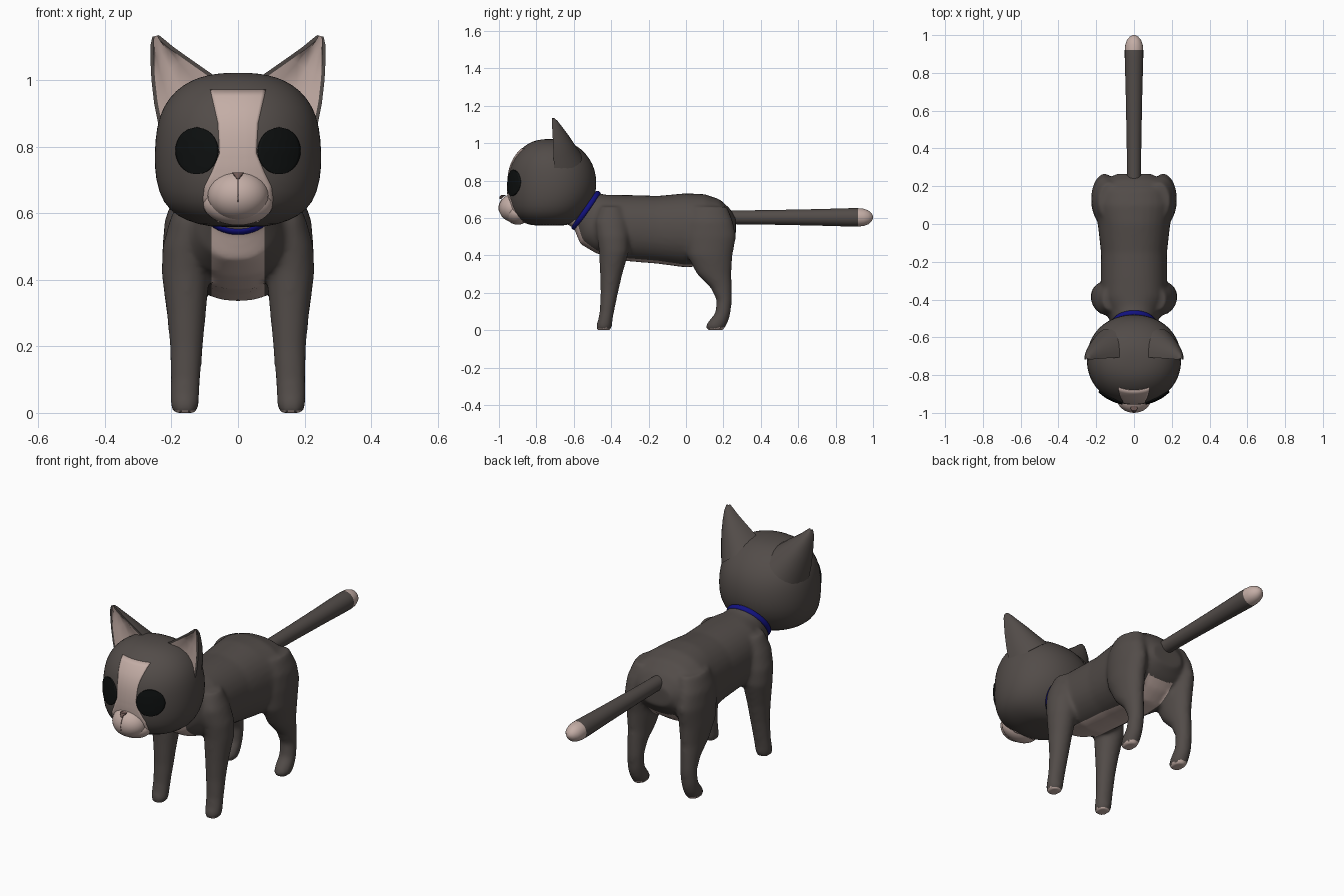
import bpy, bmesh, math
from mathutils import Vector, Matrix
from mathutils.bvhtree import BVHTree

if "Cube" in bpy.data.objects:
    bpy.data.objects.remove(bpy.data.objects["Cube"])


def material(name, rgb):
    m = bpy.data.materials.new(name)
    m.diffuse_color = (*rgb, 1)
    m.use_nodes = True
    m.node_tree.nodes["Principled BSDF"].inputs["Base Color"].default_value = m.diffuse_color
    return m


DARK = material("dark_fur", (0.085, 0.072, 0.066))
LIGHT = material("light_fur", (0.55, 0.42, 0.38))
BLACK = material("eye_black", (0.004, 0.005, 0.005))
BLUE = material("collar_blue", (0.006, 0.006, 0.22))
NOSE = material("nose_brown", (0.16, 0.10, 0.09))


def loft(bm, rings, n=24, e=2.0):
    """Closed loft; each ring is (centre, u, v) with a superellipse section."""
    loops = []
    for c, u, v in rings:
        loop = []
        for i in range(n):
            a = 2 * math.pi * i / n
            ca, sa = math.cos(a), math.sin(a)
            p = math.copysign(abs(ca) ** (2 / e), ca)
            q = math.copysign(abs(sa) ** (2 / e), sa)
            loop.append(bm.verts.new(Vector(c) + Vector(u) * p + Vector(v) * q))
        loops.append(loop)
    skin(bm, loops)


def skin(bm, loops):
    n = len(loops[0])
    for a, b in zip(loops, loops[1:]):
        for i in range(n):
            j = (i + 1) % n
            bm.faces.new((a[i], a[j], b[j], b[i]))
    bm.faces.new(loops[0][::-1])
    bm.faces.new(loops[-1])


def finish(name, bm, mats, angle=60, rule=None):
    bmesh.ops.recalc_face_normals(bm, faces=bm.faces)
    for f in bm.faces:
        f.smooth = True
        if rule:
            f.material_index = 1 if rule(f.calc_center_median(), f.normal) else 0
    me = bpy.data.meshes.new(name)
    bm.to_mesh(me)
    bm.free()
    ob = bpy.data.objects.new(name, me)
    bpy.context.collection.objects.link(ob)
    for m in mats:
        me.materials.append(m)
    me.set_sharp_from_angle(angle=math.radians(angle))
    return ob


def ellipsoid(name, centre, radii, mat):
    bm = bmesh.new()
    bmesh.ops.create_uvsphere(bm, u_segments=32, v_segments=20, radius=1,
                              matrix=Matrix.Translation(centre) @ Matrix.Diagonal((*radii, 1)))
    return finish(name, bm, [mat])


# Torso and legs, fused into one smooth skin
body = bmesh.new()
torso = [(-.52, .77, -.66, .58, .09), (-.47, .733, -.60, .545, .105),
         (-.43, .724, -.565, .46, .13), (-.37, .723, -.48, .41, .17),
         (-.28, .722, -.33, .37, .175), (-.15, .718, -.15, .355, .175),
         (0, .732, 0, .335, .192), (.10, .727, .10, .345, .212),
         (.18, .70, .17, .39, .20), (.235, .65, .225, .44, .16),
         (.266, .60, .266, .49, .09)]
loft(body, [((0, (ty + by) / 2, (tz + bz) / 2), (w, 0, 0), (0, (ty - by) / 2, (tz - bz) / 2))
            for ty, tz, by, bz, w in torso], 32, 2.2)
# leg rings: z, x, y, x radius, y radius
front = [(.66, .12, -.40, .05, .06), (.58, .145, -.40, .06, .085), (.50, .156, -.39, .071, .086),
         (.42, .157, -.385, .073, .08), (.30, .155, -.40, .059, .06), (.20, .155, -.41, .050, .047),
         (.10, .158, -.423, .045, .039), (.05, .16, -.432, .044, .039),
         (.025, .16, -.438, .043, .044), (0, .16, -.44, .036, .038)]
hind = [(.66, .13, .12, .06, .10), (.58, .15, .125, .07, .127), (.50, .155, .13, .072, .138),
        (.40, .157, .127, .07, .122), (.30, .157, .15, .057, .092), (.23, .158, .187, .047, .058),
        (.16, .158, .205, .042, .041), (.09, .16, .197, .042, .041), (.05, .16, .175, .043, .053),
        (.025, .16, .16, .043, .055), (0, .16, .155, .035, .045)]
for leg in (front, hind):
    for s in (-1, 1):
        loft(body, [((s * x, y, z), (rx, 0, 0), (0, ry, 0)) for z, x, y, rx, ry in leg])
raw = finish("body_cage", body, [DARK])
m = raw.modifiers.new("fuse", "REMESH")
m.mode, m.voxel_size = "VOXEL", 0.011
m = raw.modifiers.new("soften", "SMOOTH")
m.factor, m.iterations = 0.5, 8
dg = bpy.context.evaluated_depsgraph_get()
fused = bpy.data.meshes.new_from_object(raw.evaluated_get(dg))
bpy.data.objects.remove(raw)
bm = bmesh.new()
bm.from_mesh(fused)
low = min(v.co.z for v in bm.verts)
for v in bm.verts:
    v.co.z -= low * max(0, 1 - v.co.z / 0.3)
for x in (-.08, .08):
    bmesh.ops.bisect_plane(bm, geom=bm.verts[:] + bm.edges[:] + bm.faces[:],
                           plane_co=(x, 0, 0), plane_no=(1, 0, 0))


def underside(c, n):
    if c.z < .018 and n.z < -.5:
        return True
    if abs(c.x) > .08:
        return False
    return (n.z < -.35 and c.z < .5 and c.y < .21) or (n.y < -.4 and c.y < -.38)


finish("body", bm, [DARK, LIGHT], 80, underside)

# Head
bm = bmesh.new()
skull = [(.558, .06, -.80, -.66), (.565, .12, -.85, -.62), (.59, .183, -.90, -.575),
         (.63, .227, -.94, -.53), (.70, .25, -.955, -.487), (.78, .253, -.957, -.475),
         (.86, .246, -.95, -.485), (.92, .227, -.925, -.515), (.97, .188, -.885, -.56),
         (1.0, .14, -.84, -.61), (1.016, .09, -.80, -.65), (1.022, .035, -.75, -.70)]
loft(bm, [((0, (a + b) / 2, z), (w, 0, 0), (0, (b - a) / 2, 0)) for z, w, a, b in skull], 32, 2.1)
head = finish("head", bm, [DARK], 80)
head.modifiers.new("round", "SUBSURF").levels = 1
head.modifiers["round"].render_levels = 1
bpy.context.view_layer.update()
tree = BVHTree.FromObject(head, bpy.context.evaluated_depsgraph_get())


def patch(name, rows, mat, thick):
    """Marking draped over the front of the head; rows are (z, centre x, half width)."""
    bm = bmesh.new()
    grid = []
    for z, cx, w in rows:
        row = []
        for i in range(17):
            x = cx + w * (i / 8 - 1)
            hit = tree.ray_cast(Vector((x, -2, z)), Vector((0, 1, 0)))[0]
            row.append(bm.verts.new(hit or (x, -.8, z)))
        grid.append(row)
    for a, b in zip(grid, grid[1:]):
        for i in range(16):
            bm.faces.new((a[i], a[i + 1], b[i + 1], b[i]))
    ob = finish(name, bm, [mat])
    m = ob.modifiers.new("thickness", "SOLIDIFY")
    m.thickness, m.offset = thick, 0


# Face blaze
keys = [(.575, .06), (.60, .09), (.64, .105), (.68, .10), (.72, .08),
        (.78, .055), (.87, .06), (.97, .083)]
rows = [(z0 + (z1 - z0) * k / 5, 0, w0 + (w1 - w0) * k / 5)
        for (z0, w0), (z1, w1) in zip(keys, keys[1:]) for k in range(5)]
patch("face_blaze", rows + [(.97, 0, .083)], LIGHT, 0.005)

# Eyes
for s, side in ((-1, "right"), (1, "left")):
    patch(side + "_eye", [(.787 - .069 * math.cos(t), s * .121, .062 * math.sin(t))
                          for t in (math.pi * (k + .15) / 24.3 for k in range(25))], BLACK, 0.016)

# Muzzle, chin, nose and mouth line
ellipsoid("muzzle", (0, -.92, .653), (.092, .08, .076), LIGHT)
ellipsoid("chin", (0, -.90, .628), (.105, .068, .064), LIGHT)
bm = bmesh.new()
loft(bm, [((0, -.975, .722), (.019, 0, 0), (0, .013, 0)),
          ((0, -.985, .714), (.013, 0, 0), (0, .011, 0)),
          ((0, -.992, .702), (.003, 0, 0), (0, .006, 0))], 12)
finish("nose", bm, [NOSE], 40)
bm = bmesh.new()
loft(bm, [((0, -.92 - .0805 * math.cos(t), .653 + .0765 * math.sin(t)), (.0015, 0, 0), (0, .002, .0))
          for t in (.7 - .12 * k for k in range(9))], 8)
finish("mouth_line", bm, [NOSE])

# Ears: rounded backs with a recessed light inside; levels are inner x,z, outer x,z, depth
levels = [(.045, .995, .236, .85, .15), (.10, 1.033, .252, .93, .115),
          (.15, 1.068, .260, 1.0, .085), (.195, 1.10, .263, 1.06, .055),
          (.225, 1.125, .263, 1.105, .032), (.238, 1.135, .257, 1.13, .015)]
for s, side in ((-1, "right"), (1, "left")):
    bm = bmesh.new()
    loops = []
    for k, (ix, iz, ox, oz, d) in enumerate(levels):
        y = -.705 - .003 * min(k, 4)
        a, b = Vector((ix, y, iz)), Vector((ox, y, oz))
        pts = [(a + b) / 2 + (a - b) / 2 * math.cos(t) + Vector((0, d * math.sin(t), 0))
               for t in (math.pi * i / 12 for i in range(13))]
        rim = min(.012 / (b - a).length, .3)
        hollow = min(.025, d * .4)
        for f, h in ((1 - rim, 0), (.75, hollow * .7), (.5, hollow), (.25, hollow * .7), (rim, 0)):
            pts.append(a.lerp(b, f) + Vector((0, h, 0)))
        loops.append([bm.verts.new((s * p.x, p.y, p.z)) for p in pts])
    skin(bm, loops)
    bm.faces.ensure_lookup_table()
    inner = {j * 18 + i for j in range(len(levels) - 1) for i in (13, 14, 15, 16)}
    ear = finish(side + "_ear", bm, [DARK, LIGHT], 50)
    for p in ear.data.polygons:
        p.material_index = 1 if p.index in inner else 0

# Collar
bm = bmesh.new()
axis = Vector((0, -.82, .57)).normalized()
up, across = Vector((0, .57, .82)), Vector((1, 0, 0))
loops = []
for i in range(48):
    a = 2 * math.pi * i / 48
    r = across * math.cos(a) * .112 + up * math.sin(a) * .115
    n = r.normalized()
    loops.append([bm.verts.new(Vector((0, -.535, .64)) + r + n * .009 * math.cos(t) + axis * .014 * math.sin(t))
                  for t in (2 * math.pi * k / 12 for k in range(12))])
for i in range(48):
    p, q = loops[i], loops[(i + 1) % 48]
    for k in range(12):
        bm.faces.new((p[k], p[(k + 1) % 12], q[(k + 1) % 12], q[k]))
finish("collar", bm, [BLUE])

# Tail with a light tip
bm = bmesh.new()
tail = [(.20, .036), (.45, .039), (.70, .044), (.88, .049), (.92, .049), (.95, .046),
        (.975, .037), (.992, .022), (1.0, .007)]
loft(bm, [((0, y, .603), (r, 0, 0), (0, 0, r)) for y, r in tail])
finish("tail", bm, [DARK, LIGHT], 60, lambda c, n: c.y > .92)
